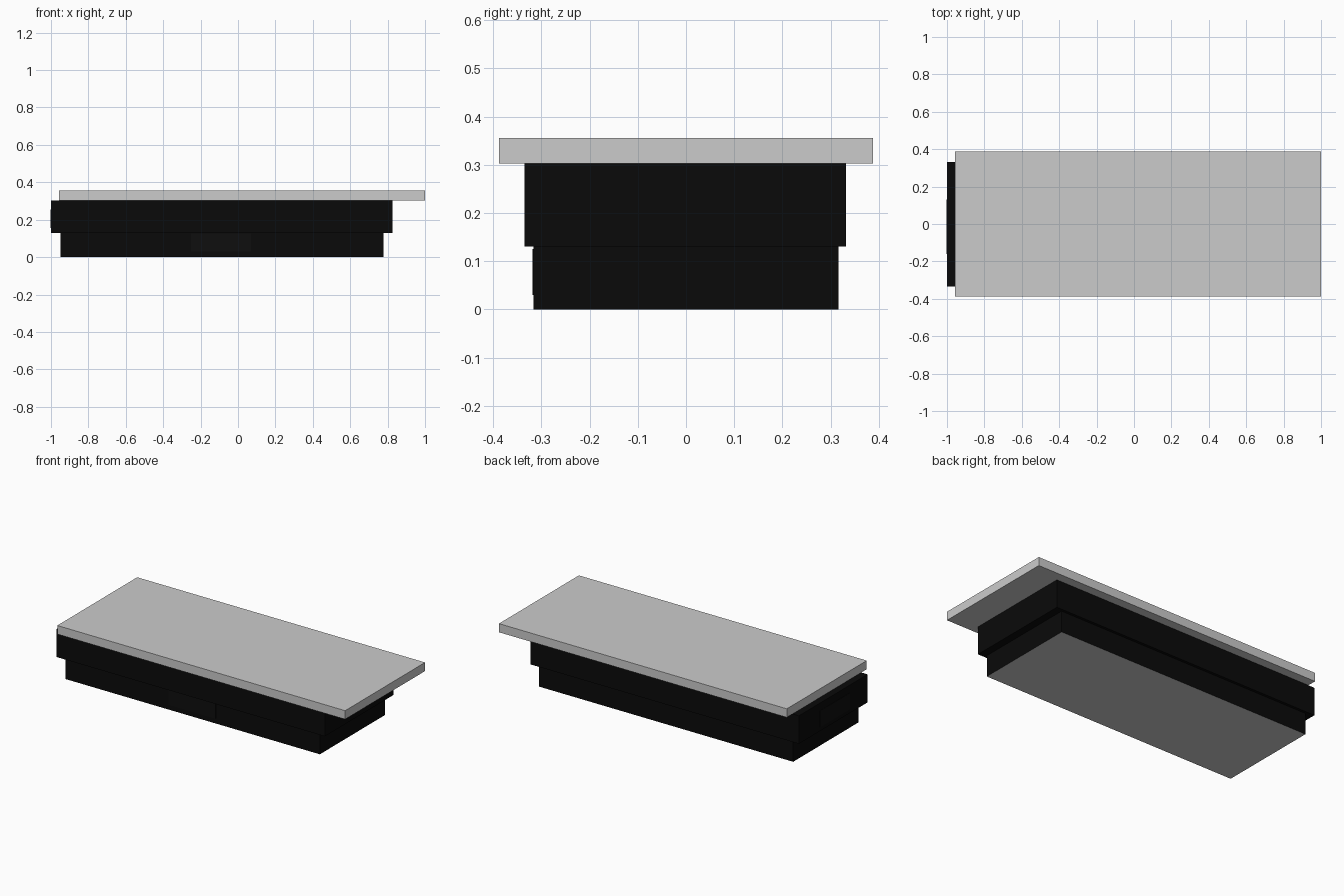
import bpy, bmesh

if "Cube" in bpy.data.objects:
    bpy.data.objects.remove(bpy.data.objects["Cube"])

def material(name, r, g, b):
    m = bpy.data.materials.new(name)
    m.diffuse_color = (r, g, b, 1)
    m.use_nodes = True
    m.node_tree.nodes["Principled BSDF"].inputs["Base Color"].default_value = m.diffuse_color
    return m

grey = material("light grey", 0.60, 0.60, 0.60)
black = material("black", 0.003, 0.003, 0.003)
soft_black = material("soft black", 0.0045, 0.0045, 0.0045)

def box(name, lo, hi, mat, under=None):
    """Box between two corners; 'under' optionally recolours the underside."""
    bm = bmesh.new()
    bmesh.ops.create_cube(bm, size=1)
    for v in bm.verts:
        v.co = [l + (c + 0.5) * (h - l) for l, h, c in zip(lo, hi, v.co)]
    bm.normal_update()
    for f in bm.faces:
        if under and f.normal.z < -0.9:
            f.material_index = 1
    me = bpy.data.meshes.new(name)
    bm.to_mesh(me)
    bm.free()
    me.materials.append(mat)
    if under:
        me.materials.append(under)
    ob = bpy.data.objects.new(name, me)
    bpy.context.collection.objects.link(ob)
    return ob

# Black plinth with a grey underside
box("plinth", (-0.95, -0.316, 0), (0.778, 0.316, 0.13), black, grey)
# Wider upper body, sticking out past the slab on the left
box("upper_body", (-1.0, -0.335, 0.13), (0.825, 0.332, 0.302), black)
# Overhanging slab
box("top_slab", (-0.957, -0.388, 0.302), (1.0, 0.388, 0.355), grey)
# Faint plates on the front and left end
box("front_plate", (-0.25, -0.318, 0.03), (0.07, -0.315, 0.125), soft_black)
box("end_plate", (-1.002, -0.16, 0.155), (-0.999, 0.13, 0.255), soft_black)
